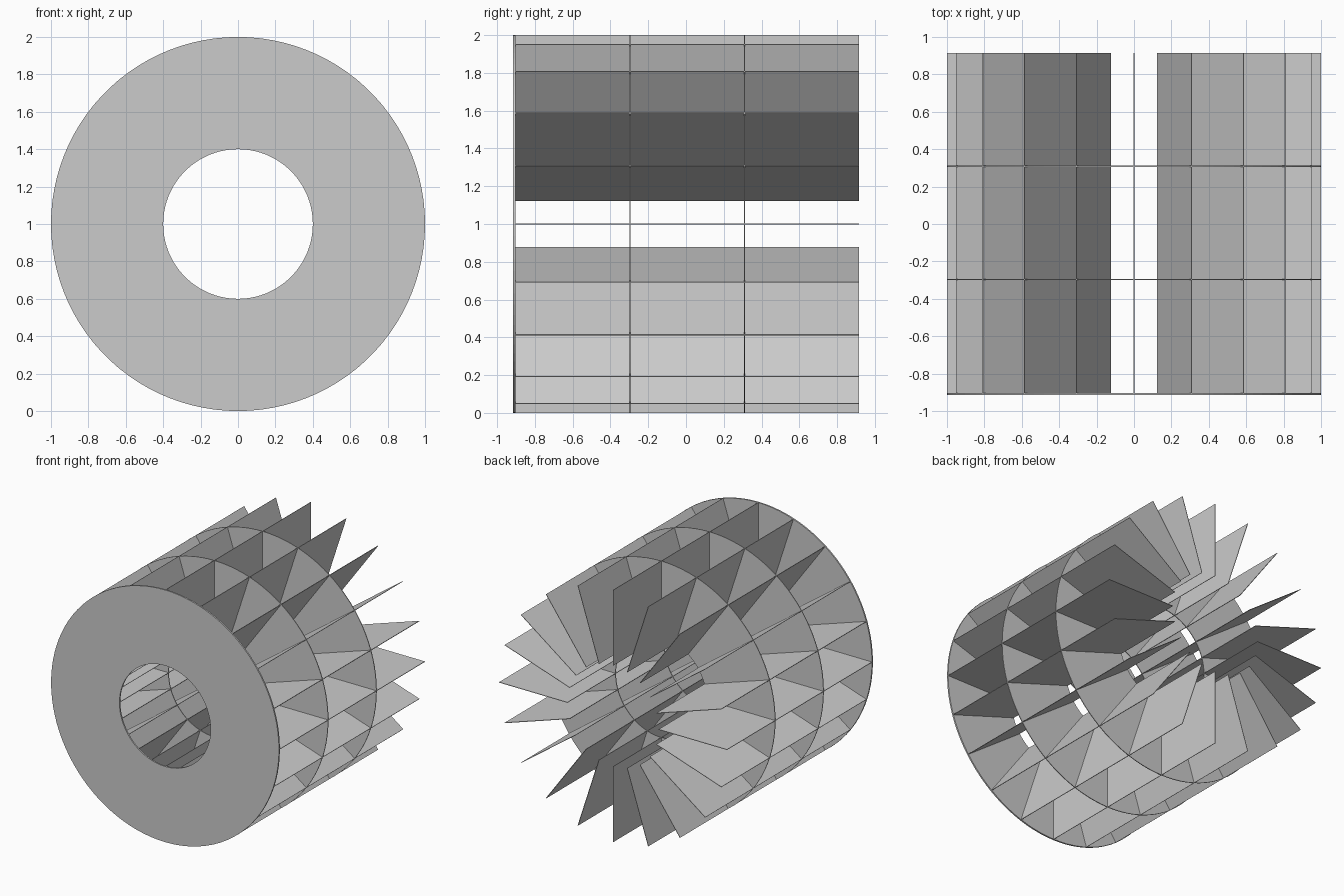
import bpy, bmesh
from math import cos, sin, pi
from mathutils import Matrix

cube = bpy.data.objects.get("Cube")
if cube:
    bpy.data.objects.remove(cube, do_unlink=True)

grey = bpy.data.materials.new("light grey")
grey.use_nodes = True
colour = (0.6, 0.6, 0.6, 1)
grey.diffuse_color = colour
grey.node_tree.nodes["Principled BSDF"].inputs["Base Color"].default_value = colour

INNER, OUTER = 0.4, 1.0
FRONT, BACK = -0.903, 0.915
FINS = 20
FIN_THICKNESS = 0.004


def add_object(name, bm):
    bmesh.ops.recalc_face_normals(bm, faces=bm.faces)
    mesh = bpy.data.meshes.new(name)
    bm.to_mesh(mesh)
    bm.free()
    mesh.materials.append(grey)
    obj = bpy.data.objects.new(name, mesh)
    obj.location.z = OUTER
    bpy.context.collection.objects.link(obj)
    return obj


def ring_plate(name, y0, y1, segments=100):
    """Flat annular plate around the y axis."""
    bm = bmesh.new()
    profile = [(INNER, y0), (OUTER, y0), (OUTER, y1), (INNER, y1)]
    loops = []
    for i in range(segments):
        a = 2 * pi * i / segments
        loops.append([bm.verts.new((r * cos(a), y, r * sin(a))) for r, y in profile])
    for i, loop in enumerate(loops):
        following = loops[(i + 1) % segments]
        for j in range(4):
            k = (j + 1) % 4
            bm.faces.new((loop[j], loop[k], following[k], following[j]))
    return add_object(name, bm)


# Front plate and two thinner dividers, at thirds of the fin length
third = (BACK - FRONT) / 3
ring_plate("front_plate", FRONT - 0.012, FRONT)
for i, name in enumerate(("middle_divider", "rear_divider"), 1):
    y = FRONT + i * third
    ring_plate(name, y - 0.003, y + 0.003)

# Radial fins running the full length
for i in range(FINS):
    bm = bmesh.new()
    bmesh.ops.create_cube(bm, size=1)
    size = Matrix.Diagonal((OUTER - INNER, BACK - FRONT, FIN_THICKNESS, 1))
    place = Matrix.Translation(((OUTER + INNER) / 2, (FRONT + BACK) / 2, 0))
    turn = Matrix.Rotation(2 * pi * i / FINS, 4, "Y")
    bm.transform(turn @ place @ size)
    add_object(f"fin_{i + 1}", bm)
